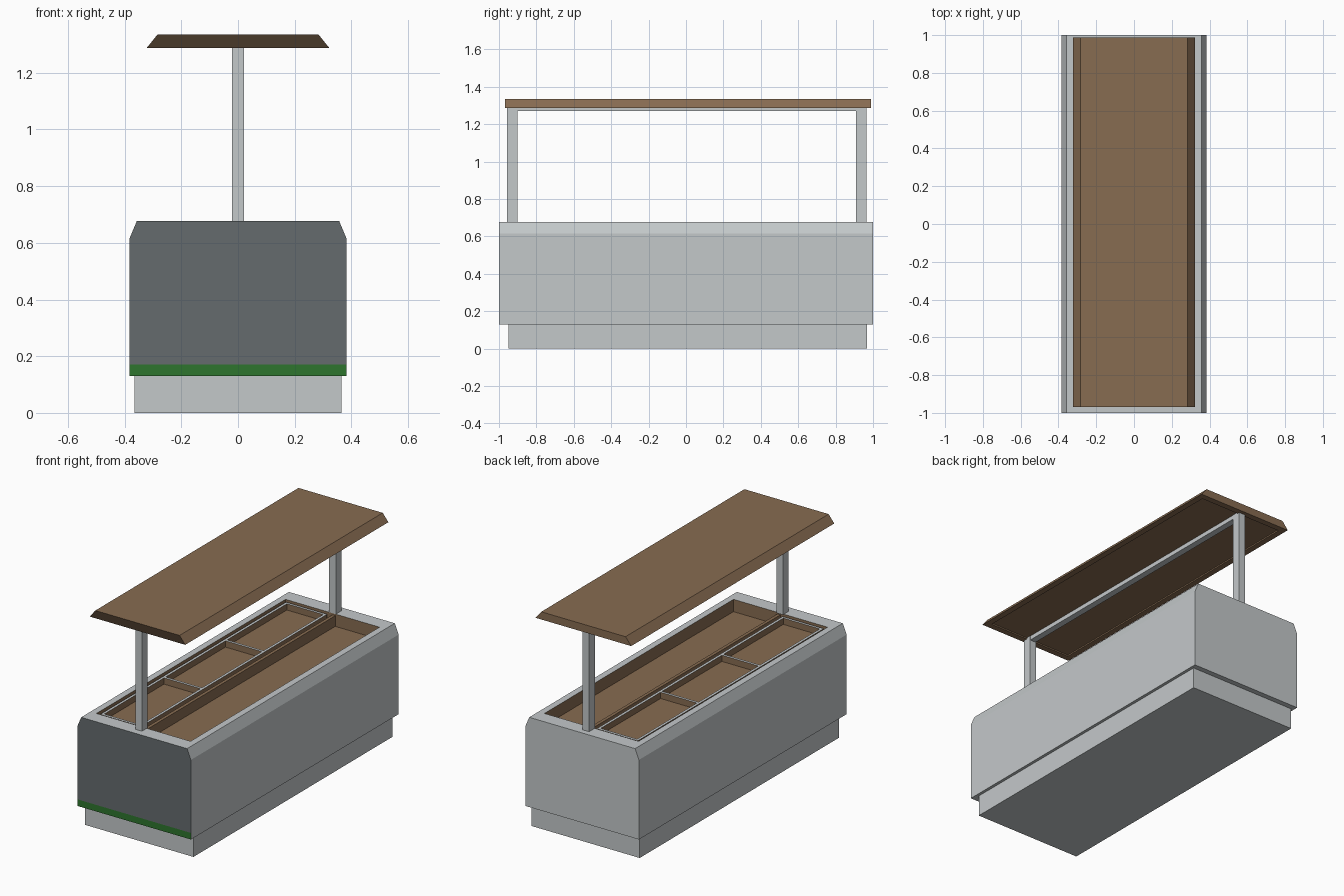
import bpy, bmesh
from mathutils import Vector

if "Cube" in bpy.data.objects:
    bpy.data.objects.remove(bpy.data.objects["Cube"])


def colour(name, rgb):
    m = bpy.data.materials.new(name)
    m.diffuse_color = (*rgb, 1)
    m.use_nodes = True
    m.node_tree.nodes["Principled BSDF"].inputs["Base Color"].default_value = m.diffuse_color
    return m


GREY = colour("light grey", (0.55, 0.58, 0.59))
PANEL = colour("dark grey", (0.13, 0.148, 0.155))
GREEN = colour("green", (0.027, 0.178, 0.027))
WOOD = colour("brown", (0.245, 0.15, 0.083))
DARK = colour("dark brown", (0.066, 0.041, 0.023))


def finish(name, bm, mats):
    bmesh.ops.recalc_face_normals(bm, faces=bm.faces)
    me = bpy.data.meshes.new(name)
    bm.to_mesh(me)
    bm.free()
    for m in mats:
        me.materials.append(m)
    ob = bpy.data.objects.new(name, me)
    bpy.context.collection.objects.link(ob)
    return ob


def add_box(bm, x, y, z):
    vs = bmesh.ops.create_cube(bm, size=1)["verts"]
    for v in vs:
        v.co = Vector((r[0] if c < 0 else r[1]) for r, c in zip((x, y, z), v.co))
    return vs


def box(name, x, y, z, mat):
    bm = bmesh.new()
    add_box(bm, x, y, z)
    return finish(name, bm, [mat])


def prism(profile, y0, y1):
    """Extrude an x-z profile along y."""
    bm = bmesh.new()
    face = bm.faces.new([bm.verts.new((x, y0, z)) for x, z in profile])
    ext = bmesh.ops.extrude_face_region(bm, geom=[face])["geom"]
    for v in ext:
        if isinstance(v, bmesh.types.BMVert):
            v.co.y = y1
    bmesh.ops.recalc_face_normals(bm, faces=bm.faces)
    return bm


def recess(bm, face, hx, y0, y1, z, mat):
    """Cut a rectangular pocket into a horizontal face, down (or up) to z."""
    rings = []
    for step in range(2):
        rings = bmesh.ops.inset_individual(bm, faces=[face], thickness=0.005)["faces"]
        for v in face.verts:
            v.co.x = hx if v.co.x > 0 else -hx
            v.co.y = y1 if v.co.y > 0 else y0
            if step:
                v.co.z = z
    for f in rings + [face]:
        f.material_index = mat


# Plinth
box("plinth", (-0.365, 0.365), (-0.95, 0.967), (0, 0.132), GREY)

# Cabinet body with chamfered shoulders and a lined display well
bm = prism([(-0.383, 0.13), (0.383, 0.13), (0.383, 0.615), (0.357, 0.677),
            (-0.357, 0.677), (-0.383, 0.615)], -1, 1)
top = max(bm.faces, key=lambda f: f.calc_center_median().z)
recess(bm, top, 0.317, -0.91, 0.91, 0.602, 1)
bmesh.ops.bisect_plane(bm, geom=bm.verts[:] + bm.edges[:] + bm.faces[:],
                       plane_co=(0, 0, 0.17), plane_no=(0, 0, 1))
# Dark front panel with a green stripe along its foot
for f in bm.faces:
    c = f.calc_center_median()
    if c.y < -0.999:
        f.material_index = 3 if c.z < 0.17 else 2
finish("cabinet_body", bm, [GREY, WOOD, PANEL, GREEN])

# Shallow tray with three compartments on the left half of the well
L, R, H, T = -0.302, -0.025, 0.895, 0.016
box("tray_floor", (L + T, R - T), (-H + T, H - T), (0.603, 0.632), WOOD)
bm = bmesh.new()
for x in (L, R - T):
    add_box(bm, (x, x + T), (-H, H), (0.603, 0.67))
for i in range(4):
    y = -H + i * (2 * H - T) / 3
    add_box(bm, (L + T, R - T), (y, y + T), (0.603, 0.67))
for f in bm.faces:
    f.material_index = int(f.normal.z > 0.5 or f.calc_center_median().z > 0.669)
finish("tray_frame", bm, [WOOD, GREY])

# Partition between the tray and the long bin
box("centre_partition", (0.0, 0.02), (-0.909, 0.909), (0.603, 0.668), WOOD)

# Posts and the beam joining them
box("front_post", (-0.022, 0.022), (-0.957, -0.902), (0.676, 1.297), GREY)
box("back_post", (-0.022, 0.022), (0.91, 0.965), (0.676, 1.297), GREY)
box("roof_beam", (-0.02, 0.02), (-0.902, 0.91), (1.27, 1.297), GREY)

# Roof board with sloped long sides, recessed underside and dark front edge
bm = prism([(-0.322, 1.288), (0.322, 1.288), (0.284, 1.335), (-0.284, 1.335)], -0.968, 0.988)
under = min(bm.faces, key=lambda f: f.calc_center_median().z)
recess(bm, under, 0.285, -0.93, 0.95, 1.296, 0)
for f in bm.faces:
    if f.calc_center_median().y < -0.967:
        f.material_index = 1
finish("roof_board", bm, [WOOD, DARK])
